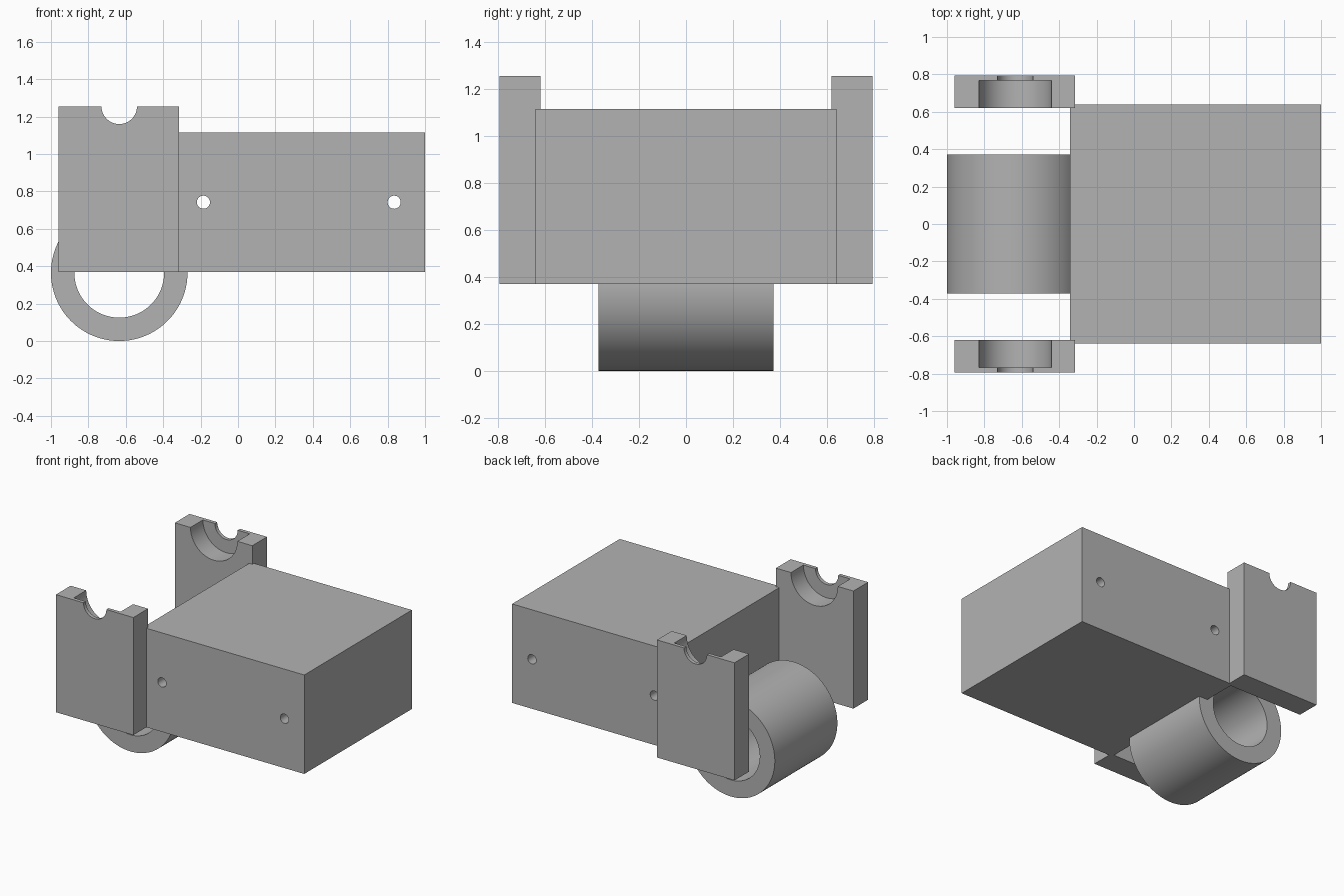
import bpy
import math
from mathutils import Matrix

default = bpy.data.objects.get("Cube")
if default:
    bpy.data.objects.remove(default, do_unlink=True)

import bmesh

grey = bpy.data.materials.new("plain_grey")
grey.use_nodes = True
colour = (0.45, 0.45, 0.45, 1)
grey.diffuse_color = colour
grey.node_tree.nodes["Principled BSDF"].inputs["Base Color"].default_value = colour


def add_object(name, bm):
    mesh = bpy.data.meshes.new(name)
    bm.to_mesh(mesh)
    bm.free()
    mesh.materials.append(grey)
    obj = bpy.data.objects.new(name, mesh)
    bpy.context.collection.objects.link(obj)
    return obj


def box(name, x, y, z):
    bm = bmesh.new()
    bmesh.ops.create_cube(bm, size=1)
    for v in bm.verts:
        v.co = [lo + (c + 0.5) * (hi - lo) for c, (lo, hi) in zip(v.co, (x, y, z))]
    return add_object(name, bm)


def cylinder(name, x, z, radius, y, sides=96):
    """Solid cylinder lying along the y axis."""
    bm = bmesh.new()
    place = Matrix.Translation((x, sum(y) / 2, z)) @ Matrix.Rotation(math.pi / 2, 4, "X")
    bmesh.ops.create_cone(bm, cap_ends=True, segments=sides, radius1=radius,
                          radius2=radius, depth=y[1] - y[0], matrix=place)
    return add_object(name, bm)


def cut(obj, cutters):
    """Subtract the cutters, bake the result and discard the helpers."""
    for cutter in cutters:
        cutter.hide_render = True
        mod = obj.modifiers.new("cut", "BOOLEAN")
        mod.operation = "DIFFERENCE"
        mod.solver = "EXACT"
        mod.object = cutter
    graph = bpy.context.evaluated_depsgraph_get()
    baked = bpy.data.meshes.new_from_object(obj.evaluated_get(graph))
    obj.modifiers.clear()
    obj.data = baked
    baked.name = obj.name
    for cutter in cutters:
        bpy.data.objects.remove(cutter, do_unlink=True)
    baked.shade_smooth()
    baked.set_sharp_from_angle(angle=math.radians(30))


axis_x = -0.635

# Main block with two cross-drilled holes
block = box("main_block", (-0.342, 1), (-0.64, 0.64), (0.37, 1.115))
cut(block, [cylinder("hole_cutter", x, 0.742, 0.035, (-1, 1), 48) for x in (-0.185, 0.835)])

# Hollow roller under the open end
roller = cylinder("roller_tube", axis_x, 0.365, 0.365, (-0.372, 0.372), 128)
cut(roller, [cylinder("bore_cutter", axis_x, 0.365, 0.24, (-1, 1), 128)])

# Side brackets with a bearing pocket inside and a narrower shaft notch outside
top = 1.255
for side, name in ((-1, "front_bracket"), (1, "back_bracket")):
    def span(inner, outer):
        return tuple(sorted((side * inner, side * outer)))
    bracket = box(name, (-0.96, -0.315), span(0.62, 0.795), (0.37, top))
    cut(bracket, [cylinder("pocket_cutter", axis_x, top, 0.195, span(0.5, 0.768)),
                  cylinder("notch_cutter", axis_x, top, 0.095, span(0.45, 0.9))])
